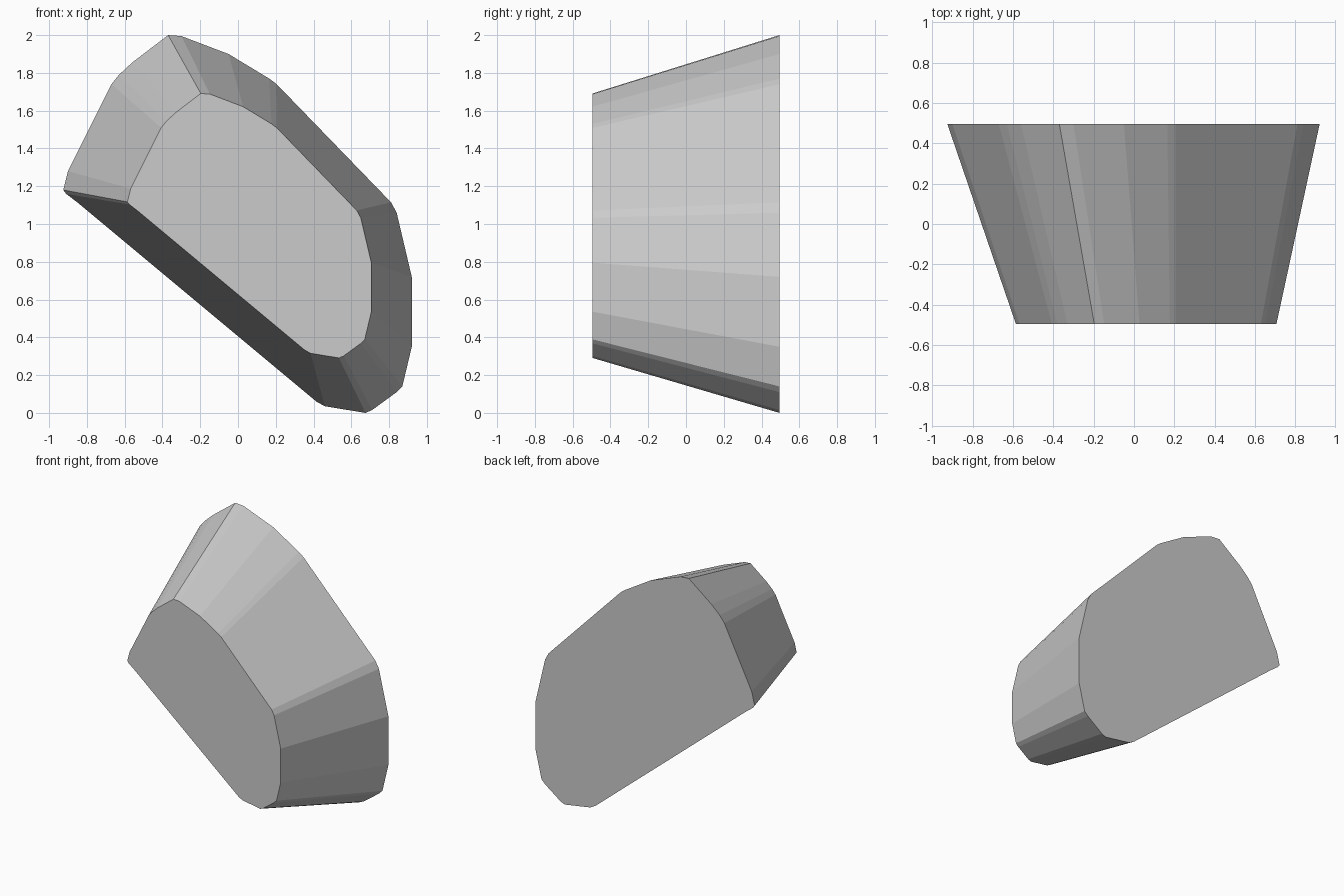
import bpy, bmesh

if "Cube" in bpy.data.objects:
    bpy.data.objects.remove(bpy.data.objects["Cube"])

# Rounded outline of the large back face, as (x, z)
OUTLINE = [(-0.925, 1.18), (-0.90, 1.28), (-0.67, 1.74), (-0.63, 1.79), (-0.56, 1.855),
           (-0.37, 2.0), (-0.30, 1.995), (-0.05, 1.90), (0.165, 1.77), (0.205, 1.74),
           (0.81, 1.115), (0.84, 1.06), (0.92, 0.72), (0.92, 0.35), (0.87, 0.14),
           (0.84, 0.11), (0.71, 0.015), (0.675, 0.0), (0.46, 0.035), (0.415, 0.06),
           (-0.845, 1.11), (-0.91, 1.16)]
HALF_DEPTH = 0.495
TAPER = 0.70            # front face size relative to the back
SHIFT = (0.062, 0.291)  # front face offset in x and z

stone = bpy.data.materials.new("stone grey")
stone.diffuse_color = (0.6, 0.6, 0.6, 1)
stone.use_nodes = True
stone.node_tree.nodes["Principled BSDF"].inputs["Base Color"].default_value = stone.diffuse_color

# Tapered block: back outline joined to its smaller copy in front
bm = bmesh.new()
back = [bm.verts.new((x, HALF_DEPTH, z)) for x, z in OUTLINE]
front = [bm.verts.new((x * TAPER + SHIFT[0], -HALF_DEPTH, z * TAPER + SHIFT[1]))
         for x, z in OUTLINE]
bm.faces.new(back)
bm.faces.new(front)
for i in range(len(back)):
    j = (i + 1) % len(back)
    bm.faces.new((back[i], back[j], front[j], front[i]))
bmesh.ops.recalc_face_normals(bm, faces=bm.faces[:])

mesh = bpy.data.meshes.new("tapered_block")
bm.to_mesh(mesh)
bm.free()
mesh.materials.append(stone)
block = bpy.data.objects.new("tapered_block", mesh)
bpy.context.collection.objects.link(block)
